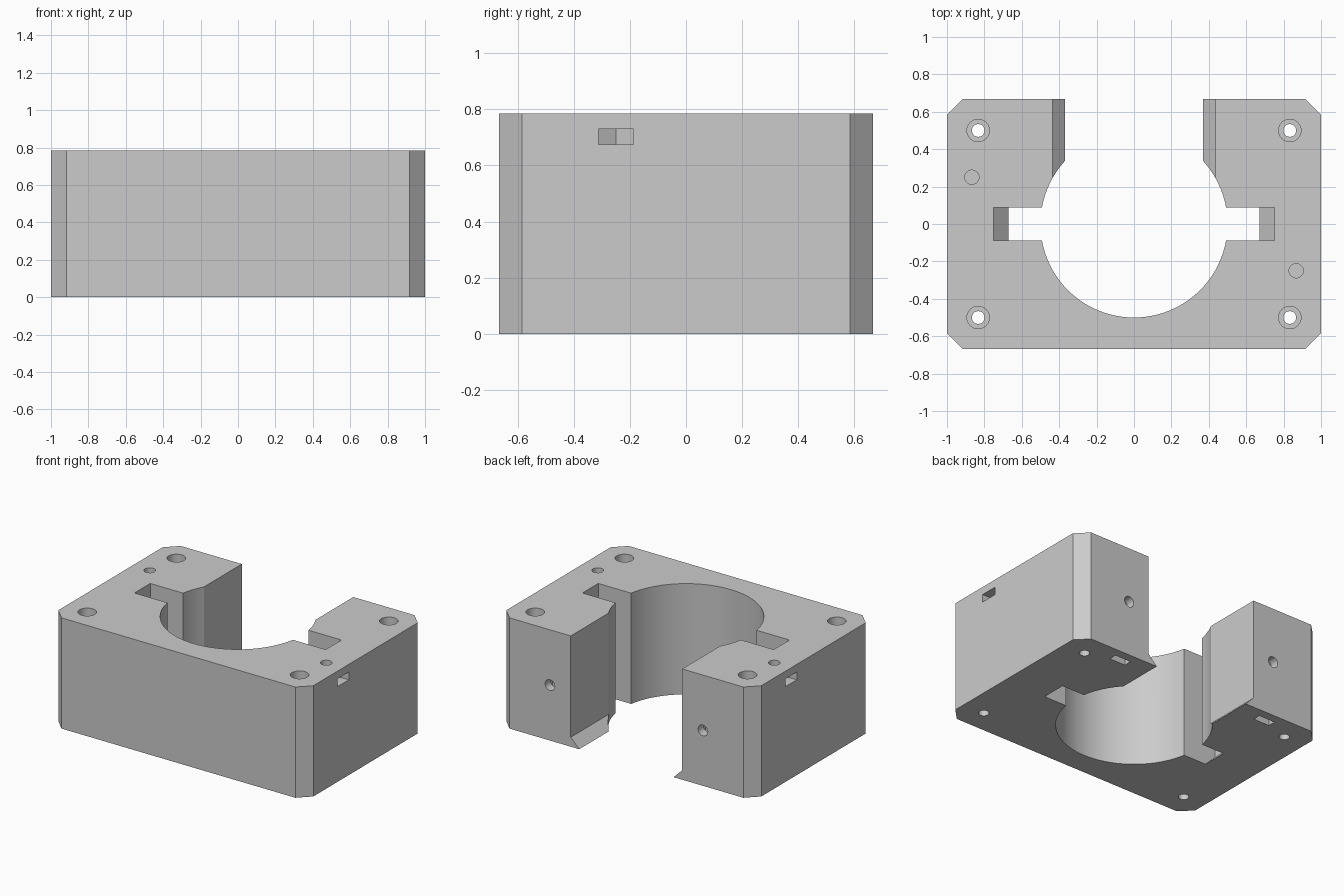
import bpy, bmesh
from math import cos, sin, pi, sqrt

cube = bpy.data.objects.get("Cube")
if cube:
    bpy.data.objects.remove(cube, do_unlink=True)

W, D, H = 1.0, 0.667, 0.785      # half width, half depth, height
OUT = 0.1                        # cutter overshoot

grey = bpy.data.materials.new("plain grey")
grey.use_nodes = True
grey.diffuse_color = (0.6, 0.6, 0.6, 1)
grey.node_tree.nodes["Principled BSDF"].inputs["Base Color"].default_value = (0.6, 0.6, 0.6, 1)


def prism(name, outline, axis, lo, hi):
    """Extrude a 2D outline along an axis from lo to hi."""
    place = {"z": lambda u, v, w: (u, v, w),
             "y": lambda u, v, w: (u, w, v)}[axis]
    bm = bmesh.new()
    a = [bm.verts.new(place(u, v, lo)) for u, v in outline]
    b = [bm.verts.new(place(u, v, hi)) for u, v in outline]
    bm.faces.new(a)
    bm.faces.new(b)
    n = len(a)
    for i in range(n):
        j = (i + 1) % n
        bm.faces.new((a[i], a[j], b[j], b[i]))
    bmesh.ops.recalc_face_normals(bm, faces=bm.faces)
    mesh = bpy.data.meshes.new(name)
    bm.to_mesh(mesh)
    bm.free()
    obj = bpy.data.objects.new(name, mesh)
    bpy.context.collection.objects.link(obj)
    return obj


def circle(u, v, r, n=32):
    return [(u + r * cos(2 * pi * i / n), v + r * sin(2 * pi * i / n)) for i in range(n)]


def ledged(bottom, top):
    """Opening that narrows at 45 degrees to a lip at the base."""
    half = [(bottom, -OUT), (bottom, 0), (top, top - bottom), (top, H + OUT)]
    return half + [(-x, z) for x, z in reversed(half)]


def nut_pocket(centre, tip_dir, end, across):
    """Slot with a hexagonal inner end: (along, across) points."""
    h = 0.0625
    r = 2 * h / sqrt(3)
    shoulder = centre + tip_dir * r / 2
    return [(centre + tip_dir * r, across), (shoulder, across + h), (end, across + h),
            (end, across - h), (shoulder, across - h)]


# Block with chamfered vertical corners
c = 0.083
corner = [(W, D - c), (W - c, D)]
outline = (corner + [(-x, y) for x, y in reversed(corner)]
           + [(-x, -y) for x, y in corner] + [(x, -y) for x, y in reversed(corner)])
block = prism("clamp_block", outline, "z", 0, H)
block.data.materials.append(grey)

# Main bore, rear opening and side notches
cutters = [
    prism("bore", circle(0, 0, 0.5, 96), "z", -OUT, H + OUT),
    prism("rear_opening", ledged(0.37, 0.437), "y", 0, D + OUT),
    prism("side_notches", ledged(0.67, 0.75), "y", -0.0885, 0.0885),
]

# Counterbored corner bolt holes
for sx in (-1, 1):
    for sy in (-1, 1):
        x, y = sx * 0.833, sy * 0.5
        cutters.append(prism("bolt_hole", circle(x, y, 0.034), "z", -OUT, H + OUT))
        cutters.append(prism("counterbore", circle(x, y, 0.06), "z", H - 0.2, H + OUT))

for s in (-1, 1):
    # Top screw hole and its nut pocket from the side
    x, y = s * 0.867, -s * 0.25
    cutters.append(prism("top_screw_hole", circle(x, y, 0.038), "z", 0.5, H + OUT))
    cutters.append(prism("side_nut_pocket", nut_pocket(x, -s, s * (W + OUT), y), "z", 0.675, 0.73))
    # Rear screw hole and its nut pocket from below
    x, z = s * 0.6, H / 2
    cutters.append(prism("rear_screw_hole", circle(x, z, 0.038), "y", 0.4, D + OUT))
    pocket = [(v, u) for u, v in nut_pocket(z, 1, -OUT, x)]
    cutters.append(prism("base_nut_pocket", pocket, "y", 0.55, 0.605))

# Cut everything out of the block
bpy.ops.object.select_all(action="DESELECT")
block.select_set(True)
bpy.context.view_layer.objects.active = block
for cutter in cutters:
    cutter.hide_render = True
    mod = block.modifiers.new("cut", "BOOLEAN")
    mod.operation = "DIFFERENCE"
    mod.solver = "EXACT"
    mod.object = cutter
    bpy.ops.object.modifier_apply(modifier=mod.name)
    bpy.data.objects.remove(cutter, do_unlink=True)

bpy.ops.object.shade_smooth_by_angle(angle=0.4)
